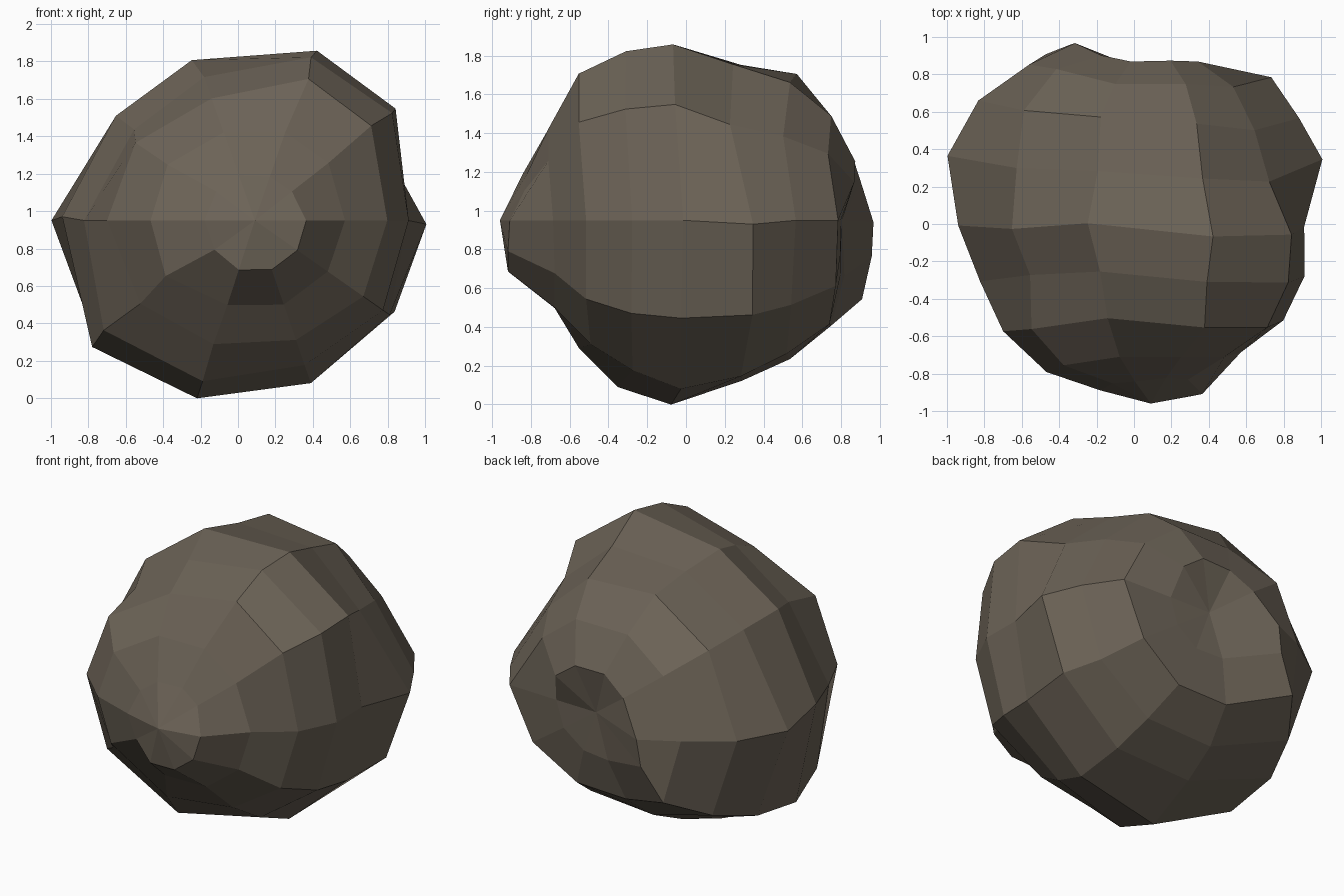
import bpy, bmesh
from math import sin, cos, radians
from mathutils import Vector

# Boulder: a ten-sided sphere lying along y, its surface pushed in and out
CENTRE = Vector((0.09, -0.01, 0.95))
SPOKES = [0, 38, 71, 109.5, 143, 180, 216, 252, 289, 325]
SIDES = len(SPOKES)
FRONT_POLE, BACK_POLE = 0.95, 0.815

# Each ring: angle from the front pole, then ten radii
# counter-clockwise from the right as seen from the front
RINGS = [
    (17,  [.94, .86, .85, .87, .88, .92, .91, .95, .95, .95]),
    (35.5, [.83, .86, .86, .86, .94, .96, .93, .82, .82, .82]),
    (54.5,  [.87, .97, .97, .85, .95, .97, .93, .88, .83, .87]),
    (72,  [.865, .98, .97, .855, .85, .96, 1.05, .95, .86, .88]),
    (89, [.82, .955, .96, .92, .93, 1.03, 1.10, 1.0, .92, .88]),
    (109, [.97, .85, .90, .90, .95, 1.15, 1.12, .92, .90, .90]),
    (126, [.98, .87, .93, .99, 1.05, 1.14, 1.13, .93, .90, .94]),
    (143, [1.02, .93, .95, .95, 1.05, 1.08, 1.15, .95, .94, .98]),
    (160, [.86, .935, .94, .935, .97, 1.04, 1.02, .88, .86, .86]),
]

# Small local shifts (ring, spoke): ridge beside the dent at the back, uneven waist
NUDGES = {
    (8, 5): (-.05, 0, -.01), (8, 6): (-.15, .01, .02), (7, 0): (.03, -.02, 0),
    (5, 0): (0, .04, -.02), (5, 9): (.05, .06, 0), (5, 2): (0, -.04, 0), (5, 1): (0, -.04, 0),
    (4, 0): (0, .01, 0), (4, 1): (0, -.03, .01), (4, 2): (.02, -.04, 0),
    (4, 3): (-.03, .03, -.01), (4, 5): (0, .02, .02), (4, 6): (.02, 0, -.03), (4, 7): (0, -.05, 0),
    (3, 7): (0, -.05, 0), (3, 3): (0, .02, 0),
    (2, 1): (0, .02, .02), (2, 2): (.03, .02, .01), (2, 4): (-.02, 0, -.05),
    (2, 7): (0, -.03, .02), (1, 4): (-.03, .02, -.03), (1, 6): (-.04, 0, .02),
}


def point(angle, spoke, radius):
    a, s = radians(angle), radians(spoke)
    return CENTRE + radius * Vector((sin(a) * cos(s), -cos(a), sin(a) * sin(s)))


bm = bmesh.new()
rings = [[bm.verts.new(point(a, SPOKES[i], r)) for i, r in enumerate(radii)]
         for a, radii in RINGS]
for (ring, i), shift in NUDGES.items():
    rings[ring][i].co += Vector(shift)
front = bm.verts.new(point(0, 0, FRONT_POLE))
back = bm.verts.new(point(180, 0, BACK_POLE))
for i in range(SIDES):
    j = (i + 1) % SIDES
    bm.faces.new((front, rings[0][i], rings[0][j]))
    bm.faces.new((back, rings[-1][j], rings[-1][i]))
    for a, b in zip(rings, rings[1:]):
        bm.faces.new((a[i], b[i], b[j], a[j]))
bmesh.ops.recalc_face_normals(bm, faces=bm.faces)

mesh = bpy.data.meshes.new("boulder")
bm.to_mesh(mesh)
bm.free()
boulder = bpy.data.objects.new("boulder", mesh)
bpy.context.collection.objects.link(boulder)

# Brown-grey stone
stone = bpy.data.materials.new("stone")
stone.diffuse_color = (0.15, 0.125, 0.095, 1)
mesh.materials.append(stone)
